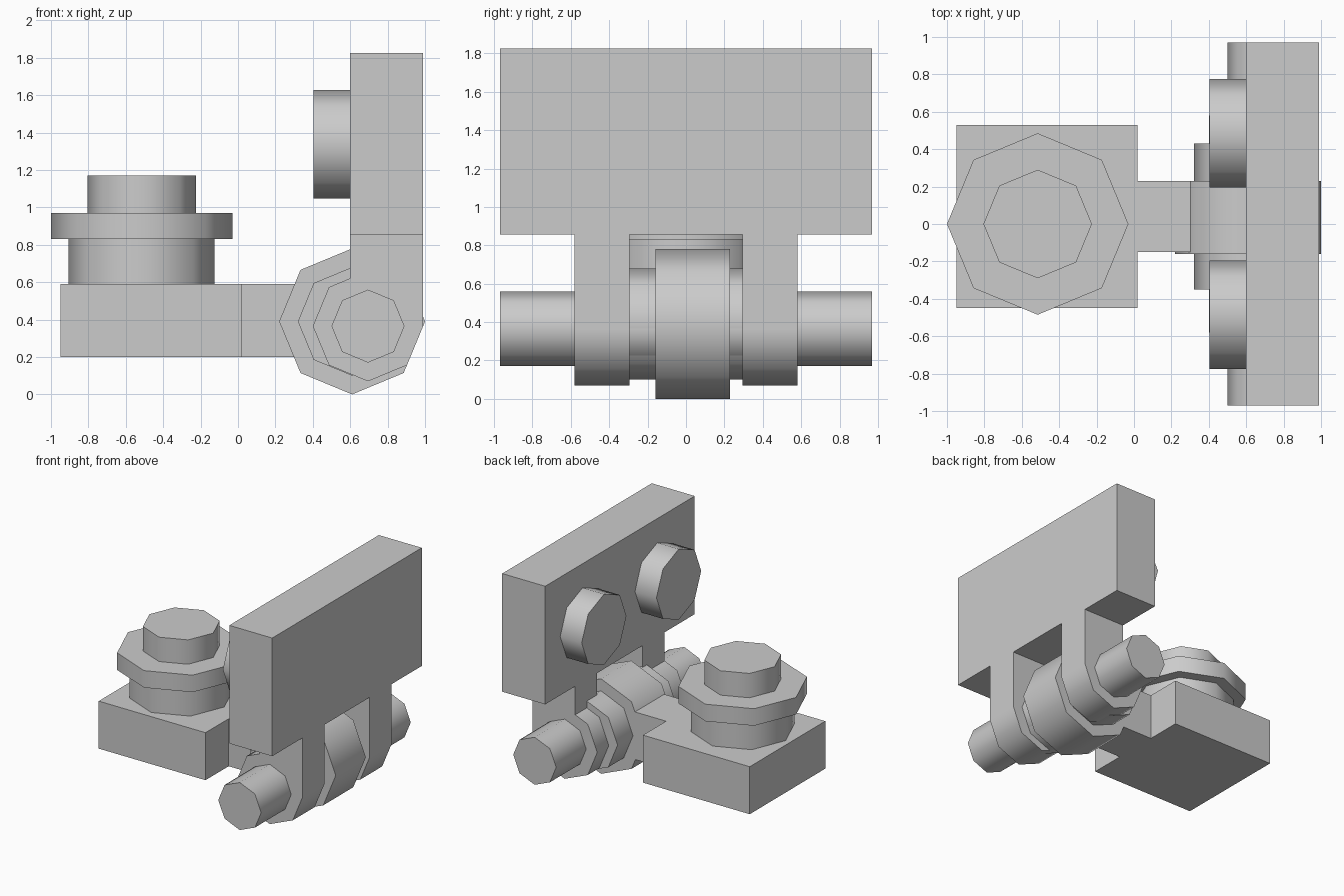
import bpy
import math
from mathutils import Matrix

default = bpy.data.objects.get("Cube")
if default:
    bpy.data.objects.remove(default, do_unlink=True)

grey = bpy.data.materials.new("light_grey")
grey.use_nodes = True
grey.diffuse_color = (0.6, 0.6, 0.6, 1)
grey.node_tree.nodes["Principled BSDF"].inputs["Base Color"].default_value = (0.6, 0.6, 0.6, 1)


def block(name, x, y, z):
    """Box spanning three (low, high) ranges."""
    spans = (x, y, z)
    bpy.ops.mesh.primitive_cube_add(size=1)
    ob = bpy.context.object
    ob.name = name
    size = Matrix.Diagonal([b - a for a, b in spans] + [1])
    move = Matrix.Translation([(a + b) / 2 for a, b in spans])
    ob.data.transform(move @ size)
    ob.data.materials.append(grey)
    return ob


def octagon(name, axis, centre, radius, low, high):
    """Eight-sided cylinder along an axis, corners pointing along the other axes."""
    bpy.ops.mesh.primitive_cylinder_add(vertices=8, radius=radius, depth=high - low)
    ob = bpy.context.object
    ob.name = name
    place = list(centre)
    place.insert("XYZ".index(axis), (low + high) / 2)
    turn = {"X": Matrix.Rotation(math.pi / 2, 4, "Y"),
            "Y": Matrix.Rotation(math.pi / 2, 4, "X"),
            "Z": Matrix.Identity(4)}[axis]
    ob.data.transform(Matrix.Translation(place) @ turn)
    ob.data.materials.append(grey)
    bpy.ops.object.shade_smooth_by_angle(angle=math.radians(50))
    return ob


# Base block and the arm reaching to the hinge
block("base_block", (-0.95, 0.02), (-0.45, 0.53), (0.2, 0.59))
block("base_arm", (0.02, 0.61), (-0.15, 0.23), (0.2, 0.59))

# Stepped column on the base
column = (-0.515, 0)
octagon("column_foot", "Z", column, 0.39, 0.59, 0.83)
octagon("column_flange", "Z", column, 0.485, 0.83, 0.97)
octagon("column_cap", "Z", column, 0.29, 0.97, 1.17)

# Hinge barrel with its narrower collar
barrel = (0.61, 0.39)
octagon("hinge_barrel", "Y", barrel, 0.39, -0.16, 0.23)
octagon("hinge_collar", "Y", barrel, 0.29, -0.35, 0.43)

# Pin through the hinge
pin = (0.695, 0.365)
octagon("hinge_pin", "Y", pin, 0.195, -0.97, 0.97)

# Upright plate with two legs, two knuckles and two round pads
block("upright_plate", (0.6, 0.99), (-0.97, 0.97), (0.855, 1.825))
for side, s in (("left", 1), ("right", -1)):
    low, high = sorted((0.295 * s, 0.58 * s))
    block(f"{side}_leg", (0.6, 0.99), (low, high), (0.365, 0.855))
    octagon(f"{side}_knuckle", "Y", pin, 0.295, low, high)
    octagon(f"{side}_pad", "X", (0.485 * s, 1.337), 0.29, 0.405, 0.6)
